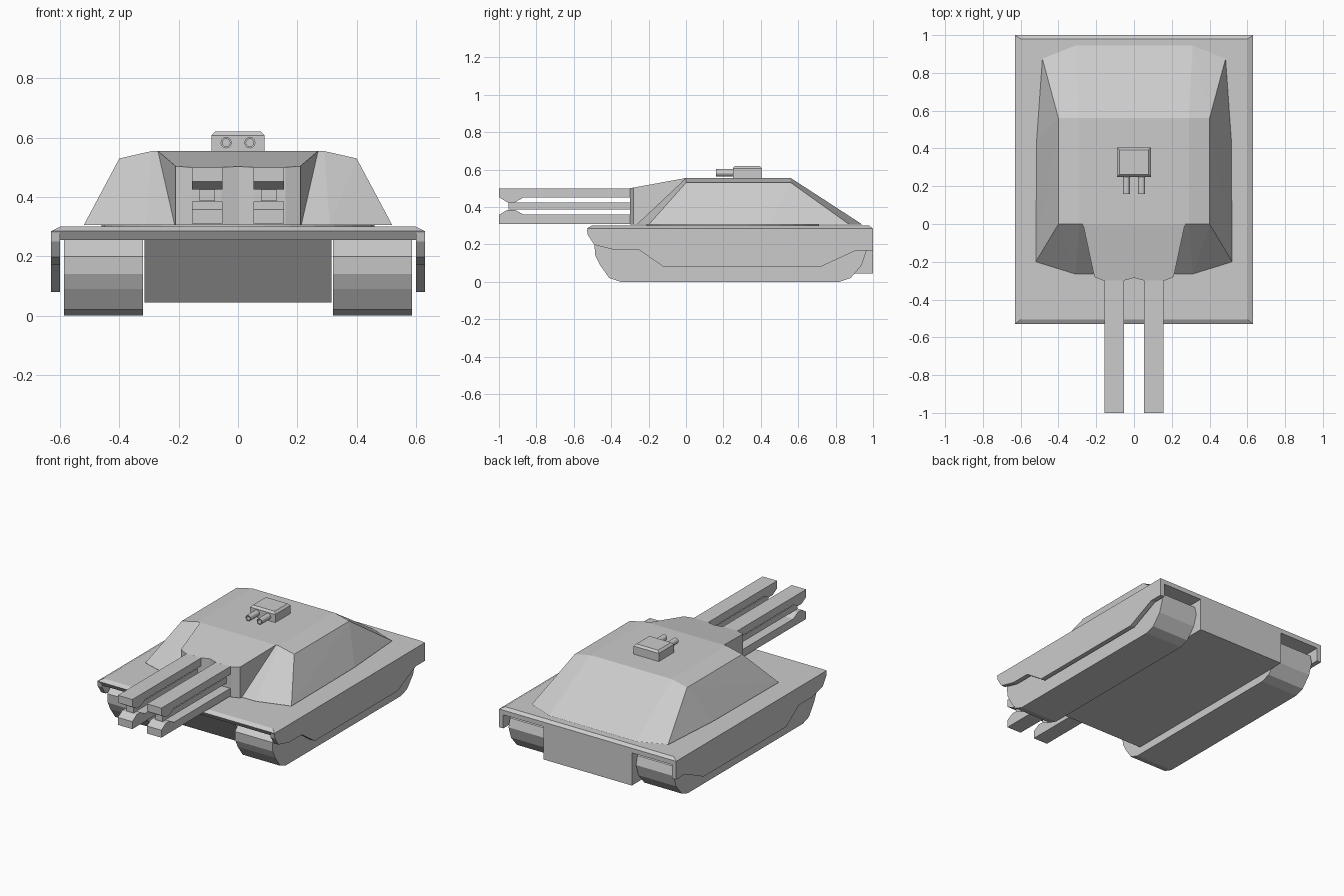
import bpy, bmesh, math
from mathutils import Matrix

if "Cube" in bpy.data.objects:
    bpy.data.objects.remove(bpy.data.objects["Cube"])


def finish(name, bm):
    bmesh.ops.recalc_face_normals(bm, faces=bm.faces)
    me = bpy.data.meshes.new(name)
    bm.to_mesh(me)
    bm.free()
    ob = bpy.data.objects.new(name, me)
    bpy.context.collection.objects.link(ob)
    return ob


def hull(name, pts):
    """Convex solid from points given on the +x side, mirrored across x = 0."""
    bm = bmesh.new()
    for x, y, z in pts:
        bm.verts.new((x, y, z))
        bm.verts.new((-x, y, z))
    bmesh.ops.convex_hull(bm, input=bm.verts)
    bmesh.ops.dissolve_limit(bm, angle_limit=math.radians(1), verts=bm.verts, edges=bm.edges)
    return finish(name, bm)


def side_prism(name, profile, x0, x1):
    """Side profile (y, z) extruded from x0 to x1."""
    bm = bmesh.new()
    a = [bm.verts.new((x0, y, z)) for y, z in profile]
    b = [bm.verts.new((x1, y, z)) for y, z in profile]
    bm.faces.new(a)
    bm.faces.new(b[::-1])
    n = len(a)
    for i in range(n):
        j = (i + 1) % n
        bm.faces.new((a[i], b[i], b[j], a[j]))
    return finish(name, bm)


def pair(name, profile, x0, x1):
    for s, side in ((1, "right"), (-1, "left")):
        side_prism(f"{name}_{side}", profile, s * x0, s * x1)


# Deck plate with a bevelled top edge
hull("deck", [(.63, y, z) for y, z in ((-.51, .255), (-.53, .285), (1, .255), (1, .285))]
     + [(.60, -.505, .30), (.60, .98, .30)])

# Central hull with sloped nose
side_prism("lower_hull", [(-.50, .26), (-.32, .045), (1, .045), (1, .26)], -.315, .315)

# Tracks and side skirts
track = [(-.35, 0), (-.41, .02), (-.46, .09), (-.485, .14), (-.49, .20), (-.43, .255),
         (.90, .255), (.95, .22), (.965, .165), (.94, .09), (.88, .02), (.82, 0)]
pair("track", track, .32, .587)
skirt = [(-.53, .28), (-.525, .25), (-.49, .198), (-.38, .17), (-.25, .17), (-.12, .08),
         (.72, .08), (.91, .168), (1, .168), (1, .28)]
pair("skirt", skirt, .60, .63)

# Turret ring
bm = bmesh.new()
bmesh.ops.create_cone(bm, cap_ends=True, segments=32, radius1=.46, radius2=.46, depth=.02,
                      matrix=Matrix.Translation((0, .25, .30)))
finish("turret_ring", bm)

# Turret body
hull("turret", [(.52, -.2, .305), (.31, -.265, .305), (.515, .45, .305), (.485, .875, .305),
                (.31, .945, .305), (.40, 0, .53), (.40, .56, .53), (.29, 0, .555), (.29, .56, .555)])

# Gun mantlet: wedge outline with a sloping roof
half = [(.27, 0), (.21, -.28), (.16, -.30), (.055, -.30)]
outline = half + [(0, -.285)] + [(-x, y) for x, y in half[::-1]]
bm = bmesh.new()
low = [bm.verts.new((x, y, .305)) for x, y in outline]
top = [bm.verts.new((x, y, .555 + y * .183)) for x, y in outline]
bm.faces.new(low)
bm.faces.new(top)
for i in range(len(low)):
    j = (i + 1) % len(low)
    bm.faces.new((low[i], low[j], top[j], top[i]))
finish("mantlet", bm)

# Twin rail guns: upper and lower rails with muzzle lugs, thin core between
upper = [(-.28, .50), (-1, .50), (-1, .452), (-.955, .425), (-.915, .425), (-.87, .45), (-.28, .45)]
lower = [(y, .81 - z) for y, z in upper]
core = [(-.28, .425), (-.95, .425), (-.95, .387), (-.28, .387)]
pair("upper_rail", upper, .052, .155)
pair("lower_rail", lower, .052, .155)
pair("rail_core", core, .078, .129)

# Roof weapon: chamfered box with two hollow barrels
hull("roof_gun_box", [(.09, y, z) for y in (.25, .405) for z in (.55, .607)]
     + [(.077, y, .62) for y in (.262, .393)])
for x in (-.04, .04):
    bm = bmesh.new()
    rings = []
    for r, y in ((.019, .26), (.019, .16), (.013, .16), (.013, .25)):
        rings.append([bm.verts.new((x + r * math.cos(i * math.pi / 6), y,
                                    .583 + r * math.sin(i * math.pi / 6))) for i in range(12)])
    for a, b in zip(rings, rings[1:]):
        for i in range(12):
            j = (i + 1) % 12
            bm.faces.new((a[i], a[j], b[j], b[i]))
    bm.faces.new(rings[0])
    bm.faces.new(rings[-1])
    finish("roof_gun_barrel", bm)
